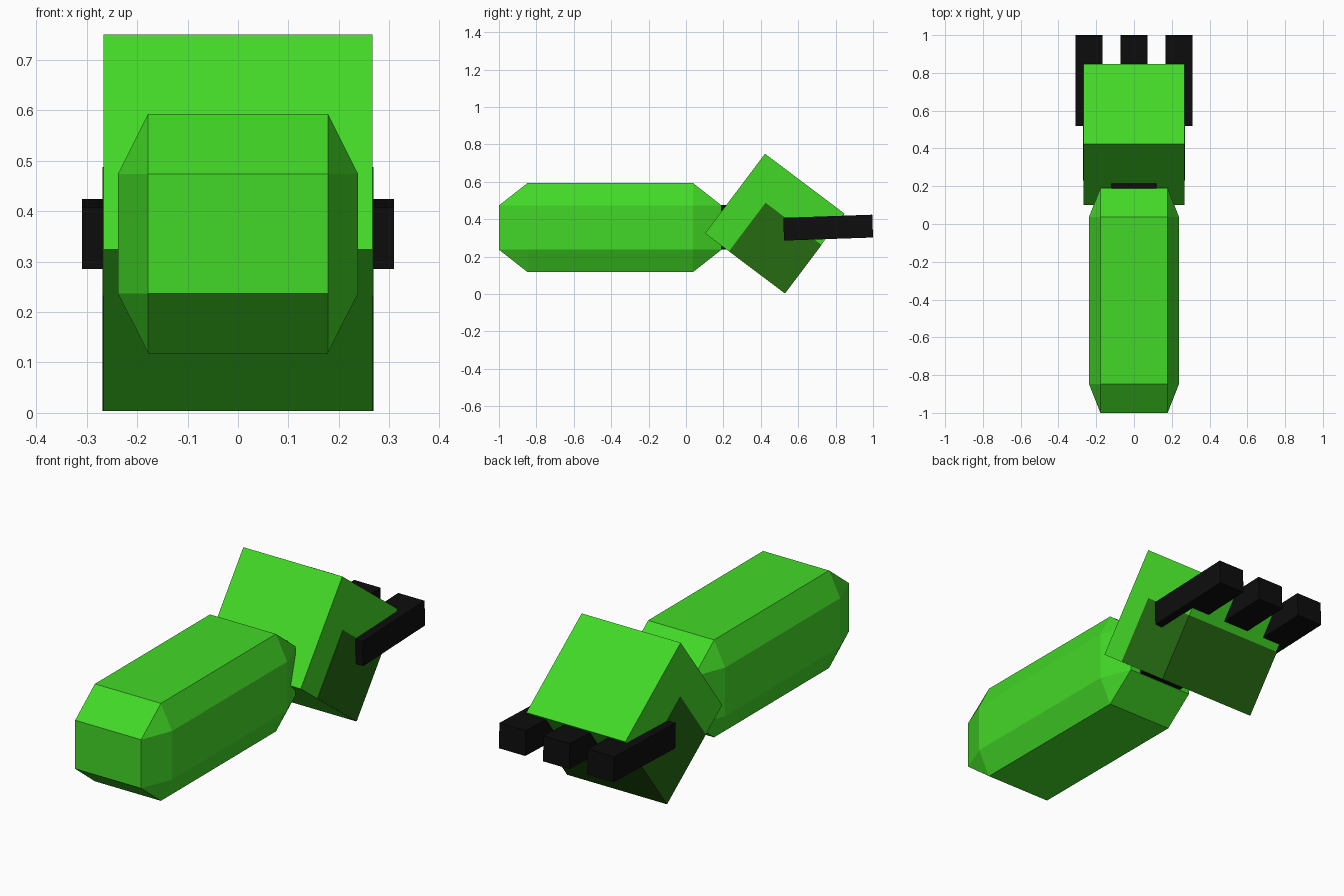
import bpy, bmesh, math
from mathutils import Matrix, Vector

if "Cube" in bpy.data.objects:
    bpy.data.objects.remove(bpy.data.objects["Cube"])


def material(name, rgb):
    m = bpy.data.materials.new(name)
    m.diffuse_color = (*rgb, 1)
    m.use_nodes = True
    m.node_tree.nodes["Principled BSDF"].inputs["Base Color"].default_value = m.diffuse_color
    return m


GREEN = material("bright_green", (0.055, 0.69, 0.02))
DARK_GREEN = material("dark_green", (0.019, 0.146, 0.006))
BLACK = material("black", (0.004, 0.004, 0.004))


def finish(name, bm, mat):
    bmesh.ops.recalc_face_normals(bm, faces=bm.faces[:])
    me = bpy.data.meshes.new(name)
    bm.to_mesh(me)
    bm.free()
    me.materials.append(mat)
    ob = bpy.data.objects.new(name, me)
    bpy.context.collection.objects.link(ob)
    return ob


def box(name, center, size, mat, tilt=0.0):
    """Box tilted about the x axis."""
    bm = bmesh.new()
    bmesh.ops.create_cube(bm, size=1, matrix=Matrix.Translation(center)
                          @ Matrix.Rotation(tilt, 4, 'X') @ Matrix.Diagonal((*size, 1)))
    return finish(name, bm, mat)


# Forearm: box with all edges chamfered, three corner points per corner
bm = bmesh.new()
half = Vector((0.238, 0.595, 0.2375))
cut = Vector((0.06, 0.152, 0.119))
for sx in (-1, 1):
    for sy in (-1, 1):
        for sz in (-1, 1):
            for axis in range(3):
                p = half - cut
                p[axis] = half[axis]
                bm.verts.new((p.x * sx, p.y * sy - 0.405, p.z * sz + 0.3555))
bmesh.ops.convex_hull(bm, input=bm.verts[:])
bmesh.ops.dissolve_limit(bm, angle_limit=0.01, verts=bm.verts[:], edges=bm.edges[:])
finish("forearm", bm, GREEN)

# Wrist joint between forearm and hand
box("wrist", (0, 0.3, 0.357), (0.24, 0.3, 0.236), BLACK)

# Hand: square block pitched forward
TILT = math.atan2(-0.32, 0.425)
HAND = Vector((0, 0.475, 0.377))
SIDE = 0.533
box("hand", HAND, (0.534, SIDE, SIDE), GREEN, TILT)

# Palm: darker block showing on the sides and the lower back of the hand
y0, y1 = -SIDE / 2 + 0.3 * SIDE, SIDE / 2 + 0.002
z0, z1 = -SIDE / 2 + 0.002, -SIDE / 2 + 0.61 * SIDE
offset = Matrix.Rotation(TILT, 3, 'X') @ Vector((0, (y0 + y1) / 2, (z0 + z1) / 2))
box("palm", HAND + offset, (0.538, y1 - y0, z1 - z0), DARK_GREEN, TILT)

# Three fingers
for label, x in (("left", -0.238), ("middle", 0), ("right", 0.238)):
    box(label + "_finger", (x, 0.76, 0.355), (0.142, 0.476, 0.122), BLACK, math.radians(2))
